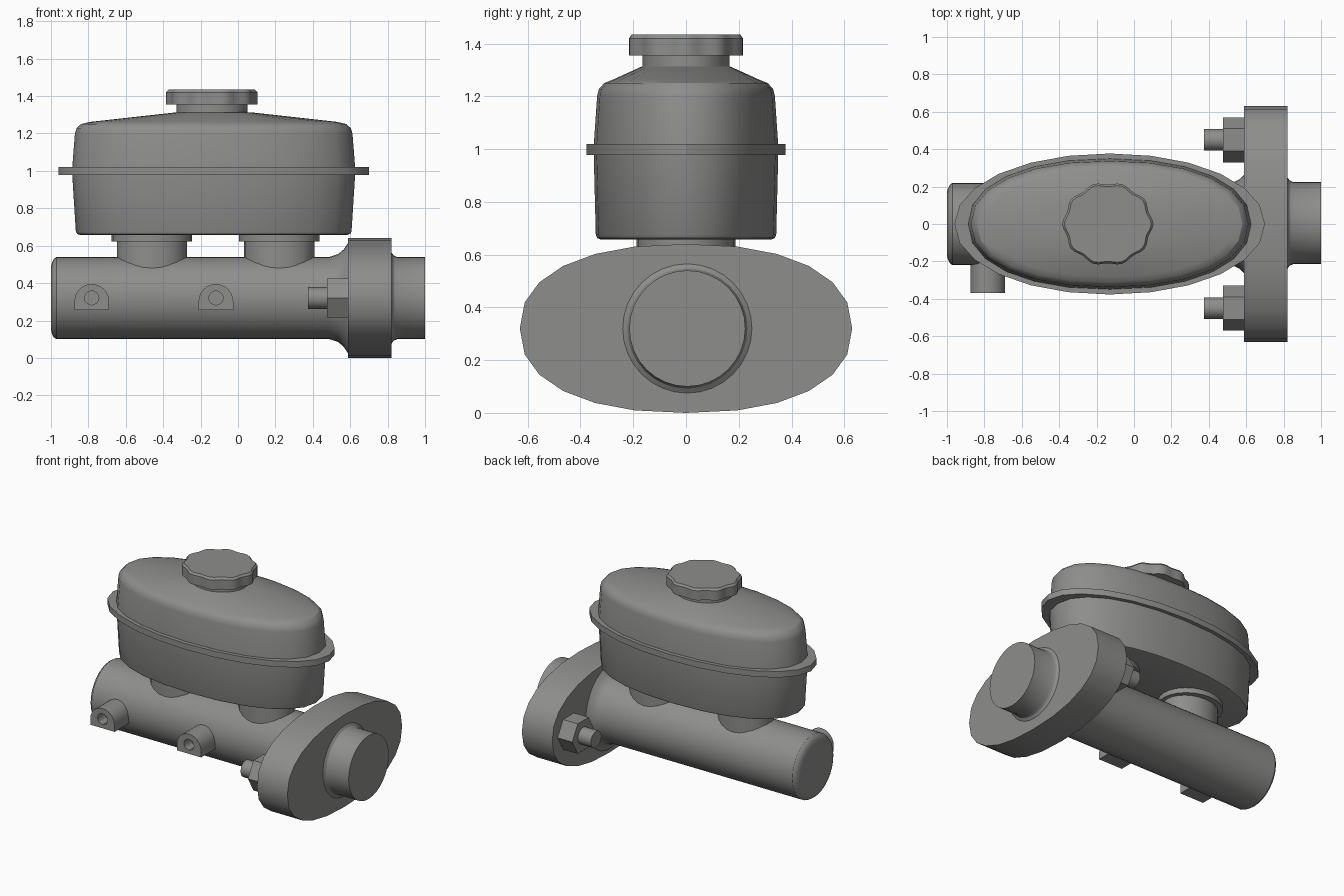
import bpy
import bmesh
from math import sin, cos, pi, radians

if "Cube" in bpy.data.objects:
    bpy.data.objects.remove(bpy.data.objects["Cube"], do_unlink=True)

metal = bpy.data.materials.new("cast grey metal")
metal.use_nodes = True
grey = (0.27, 0.27, 0.265, 1)
metal.diffuse_color = grey
metal.node_tree.nodes["Principled BSDF"].inputs["Base Color"].default_value = grey

AXIS_Z = lambda u, v, h: (u, v, h)
AXIS_X = lambda u, v, h: (h, u, v)
FRONT = lambda u, v, h: (u, -h, v)


def oval(ru, rv, sides=24, power=2.0, start=0.0):
    """Points of a superellipse."""
    pts = []
    for i in range(sides):
        a = 2 * pi * i / sides + start
        c, s = cos(a), sin(a)
        pts.append((ru * abs(c) ** (2 / power) * (1 if c > 0 else -1),
                    rv * abs(s) ** (2 / power) * (1 if s > 0 else -1)))
    return pts


def loft(name, rings, axis, at=(0, 0, 0)):
    """Skin a list of (height, points) rings and close both ends."""
    bm = bmesh.new()
    loops = [[bm.verts.new(axis(u, v, h)) for u, v in pts] for h, pts in rings]
    n = len(loops[0])
    for low, high in zip(loops, loops[1:]):
        for i in range(n):
            j = (i + 1) % n
            bm.faces.new((low[i], low[j], high[j], high[i]))
    bm.faces.new(loops[0][::-1])
    bm.faces.new(loops[-1])
    bmesh.ops.recalc_face_normals(bm, faces=bm.faces)
    mesh = bpy.data.meshes.new(name)
    bm.to_mesh(mesh)
    bm.free()
    mesh.materials.append(metal)
    ob = bpy.data.objects.new(name, mesh)
    bpy.context.collection.objects.link(ob)
    ob.location = at
    bpy.ops.object.select_all(action="DESELECT")
    ob.select_set(True)
    bpy.context.view_layer.objects.active = ob
    bpy.ops.object.shade_smooth_by_angle(angle=radians(30))
    return ob


def oval_loft(name, profile, axis, at, sides=24, power=2.0, start=0.0):
    return loft(name, [(h, oval(a, b, sides, power, start)) for h, a, b in profile], axis, at)


BORE = (0, 0, 0.32)
TANK_X = -0.13

# Bore with a rounded closed end and a fillet into the flange
oval_loft("cylinder_body", [
    (-1.0, 0.165, 0.165), (-0.995, 0.19, 0.19), (-0.985, 0.21, 0.21), (-0.97, 0.22, 0.22),
    (0.49, 0.22, 0.22), (0.535, 0.225, 0.235), (0.565, 0.24, 0.26), (0.595, 0.27, 0.305)],
    AXIS_X, BORE, sides=32)

# Mounting flange and the stub behind it
oval_loft("mounting_flange", [(0.587, 0.63, 0.32), (0.82, 0.63, 0.32)],
          AXIS_X, BORE, power=2.3)
oval_loft("rear_stub", [
    (0.8, 0.25, 0.25), (0.82, 0.245, 0.245), (0.832, 0.228, 0.228), (0.85, 0.22, 0.22), (1.0, 0.22, 0.22)],
    AXIS_X, (0, 0.005, 0.32), sides=32)

# Studs and hexagon nuts on both flange ears
for side, y in (("left", 0.45), ("right", -0.45)):
    oval_loft(side + "_nut", [(0.475, 0.12, 0.12), (0.6, 0.12, 0.12)],
              AXIS_X, (0, y, 0.32), sides=6)
    oval_loft(side + "_stud", [(0.375, 0.058, 0.058), (0.5, 0.058, 0.058)],
              AXIS_X, (0, y, 0.32), sides=16)

# Outlet ports: arched blocks with a blind hole
arch = [(cos(pi * i / 12), sin(pi * i / 12)) for i in range(13)]
floor = [(-1, -0.48), (-0.5, -0.48), (0, -0.48), (0.5, -0.48), (1, -0.48)]
R, HOLE = 0.093, 0.038
block = [(R * u, R * v) for u, v in arch + floor]
hole = []
for u, v in arch + floor:
    length = (u * u + v * v) ** 0.5
    hole.append((HOLE * u / length, HOLE * v / length + 0.018))
for name, x in (("front_port", -0.782), ("rear_port", -0.118)):
    loft(name, [(0.1, block), (0.37, block), (0.37, hole), (0.29, hole)],
         FRONT, (x, 0, 0.302))

# Feed necks with seal collars
for name, x in (("front", -0.46), ("rear", 0.22)):
    oval_loft(name + "_neck", [(0.4, 0.188, 0.15), (0.64, 0.188, 0.15)], AXIS_Z, (x, 0, 0))
    oval_loft(name + "_collar", [(0.623, 0.215, 0.188), (0.67, 0.215, 0.188)], AXIS_Z, (x, 0, 0))

# Fluid tank: lower shell, seam rim, domed upper shell
oval_loft("tank_lower", [
    (0.658, 0.715, 0.325), (0.663, 0.73, 0.337), (0.675, 0.737, 0.342), (0.99, 0.757, 0.35)],
    AXIS_Z, (TANK_X, 0, 0), power=2.2)
oval_loft("tank_rim", [(0.978, 0.83, 0.377), (1.02, 0.83, 0.377)],
          AXIS_Z, (TANK_X, 0, 0), power=2.05)
oval_loft("tank_upper", [
    (1.01, 0.757, 0.35), (1.2, 0.742, 0.337), (1.228, 0.733, 0.33), (1.25, 0.71, 0.31),
    (1.262, 0.66, 0.28), (1.312, 0.21, 0.17), (1.315, 0.15, 0.13)],
    AXIS_Z, (TANK_X, 0, 0), power=2.2)

# Filler neck and scalloped cap
oval_loft("filler_neck", [(1.28, 0.19, 0.165), (1.37, 0.19, 0.165)], AXIS_Z, (TANK_X - 0.01, 0, 0))


def scallop(scale):
    pts = []
    for i in range(60):
        a = 2 * pi * i / 60
        r = scale * (0.236 + 0.008 * cos(10 * a))
        pts.append((r * cos(a), 0.92 * r * sin(a)))
    return pts


loft("filler_cap", [(1.354, scallop(1)), (1.42, scallop(1)), (1.434, scallop(0.95))],
     AXIS_Z, (TANK_X - 0.01, 0, 0))
